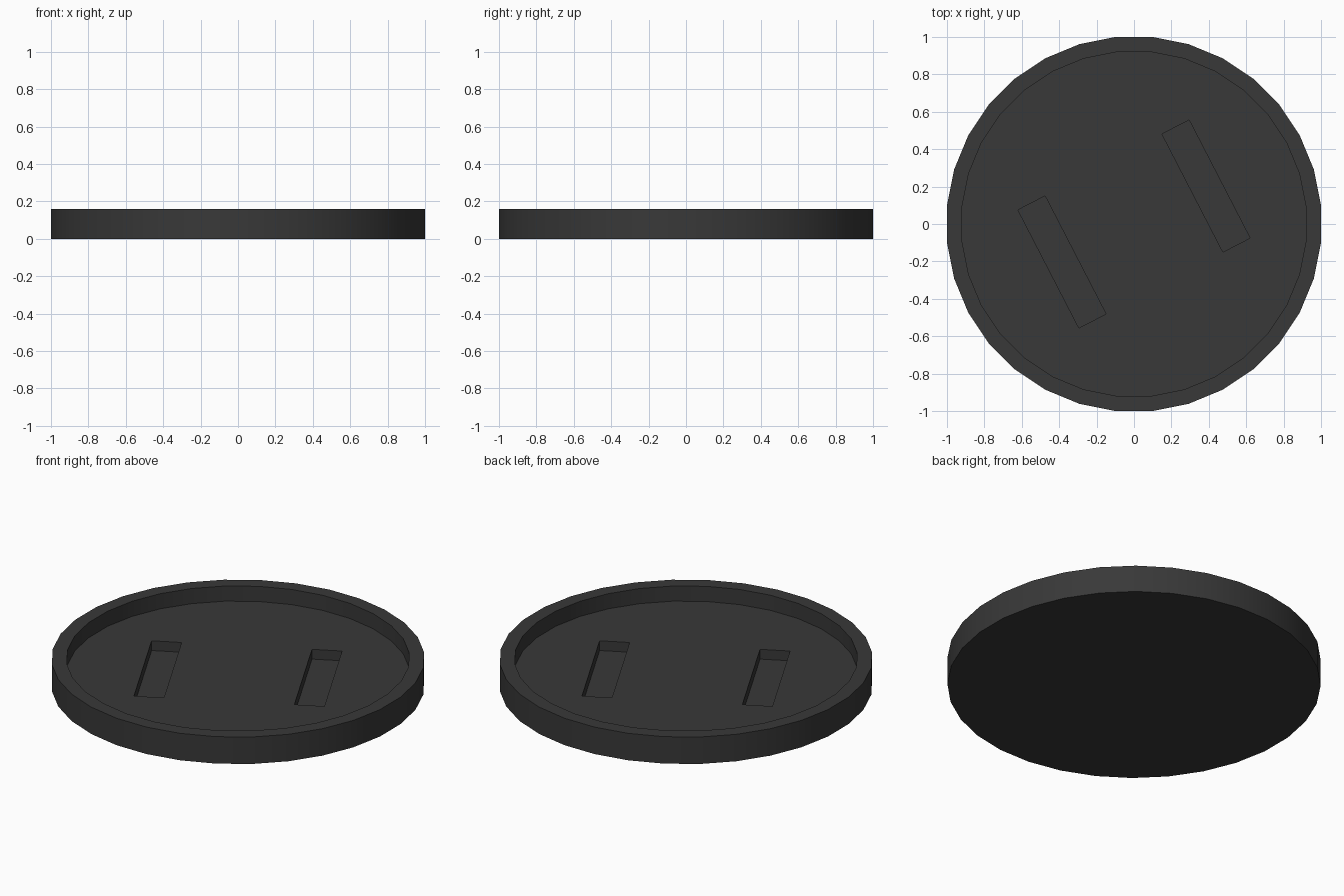
import bpy, bmesh, math
from mathutils import Matrix, Vector

if "Cube" in bpy.data.objects:
    bpy.data.objects.remove(bpy.data.objects["Cube"])

SIDES = 32
K = 1 / math.cos(math.pi / SIDES)   # flats, not corners, face the axes


def finish(name, bm):
    bmesh.ops.recalc_face_normals(bm, faces=bm.faces[:])
    mesh = bpy.data.meshes.new(name)
    bm.to_mesh(mesh)
    bm.free()
    obj = bpy.data.objects.new(name, mesh)
    bpy.context.collection.objects.link(obj)
    return obj


def ring(bm, radius, z):
    step = 2 * math.pi / SIDES
    return [bm.verts.new((radius * K * math.cos((i + 0.5) * step),
                          radius * K * math.sin((i + 0.5) * step), z))
            for i in range(SIDES)]


# Round tray: outer wall, flat rim, inner wall, sunken floor
bm = bmesh.new()
profile = [(1.0, 0.0), (1.0, 0.16), (0.92, 0.16), (0.92, 0.07)]
rings = [ring(bm, r, z) for r, z in profile]
for a, b in zip(rings, rings[1:]):
    for i in range(SIDES):
        j = (i + 1) % SIDES
        bm.faces.new((a[i], a[j], b[j], b[i]))
bm.faces.new(rings[0])
bm.faces.new(rings[-1])
base = finish("round_base", bm)

# Two slanted slots sunk into the floor, opposite each other
bm = bmesh.new()
for side in (1, -1):
    place = (Matrix.Translation(Vector((0.385 * side, 0.203 * side, 0.065)))
             @ Matrix.Rotation(math.radians(-62.7), 4, 'Z')
             @ Matrix.Diagonal((0.71, 0.163, 0.106, 1)))
    bmesh.ops.create_cube(bm, size=1, matrix=place)
cutter = finish("slot_cutter", bm)
cutter.hide_render = True

bpy.context.view_layer.objects.active = base
base.select_set(True)
cut = base.modifiers.new("slots", 'BOOLEAN')
cut.operation = 'DIFFERENCE'
cut.solver = 'EXACT'
cut.object = cutter
bpy.ops.object.modifier_apply(modifier=cut.name)
bpy.data.objects.remove(cutter)
bpy.ops.object.shade_smooth_by_angle(angle=math.radians(30))

# Dark plastic
mat = bpy.data.materials.new("dark_plastic")
mat.diffuse_color = (0.04, 0.04, 0.04, 1)
mat.use_nodes = True
mat.node_tree.nodes["Principled BSDF"].inputs["Base Color"].default_value = mat.diffuse_color
base.data.materials.clear()
base.data.materials.append(mat)
